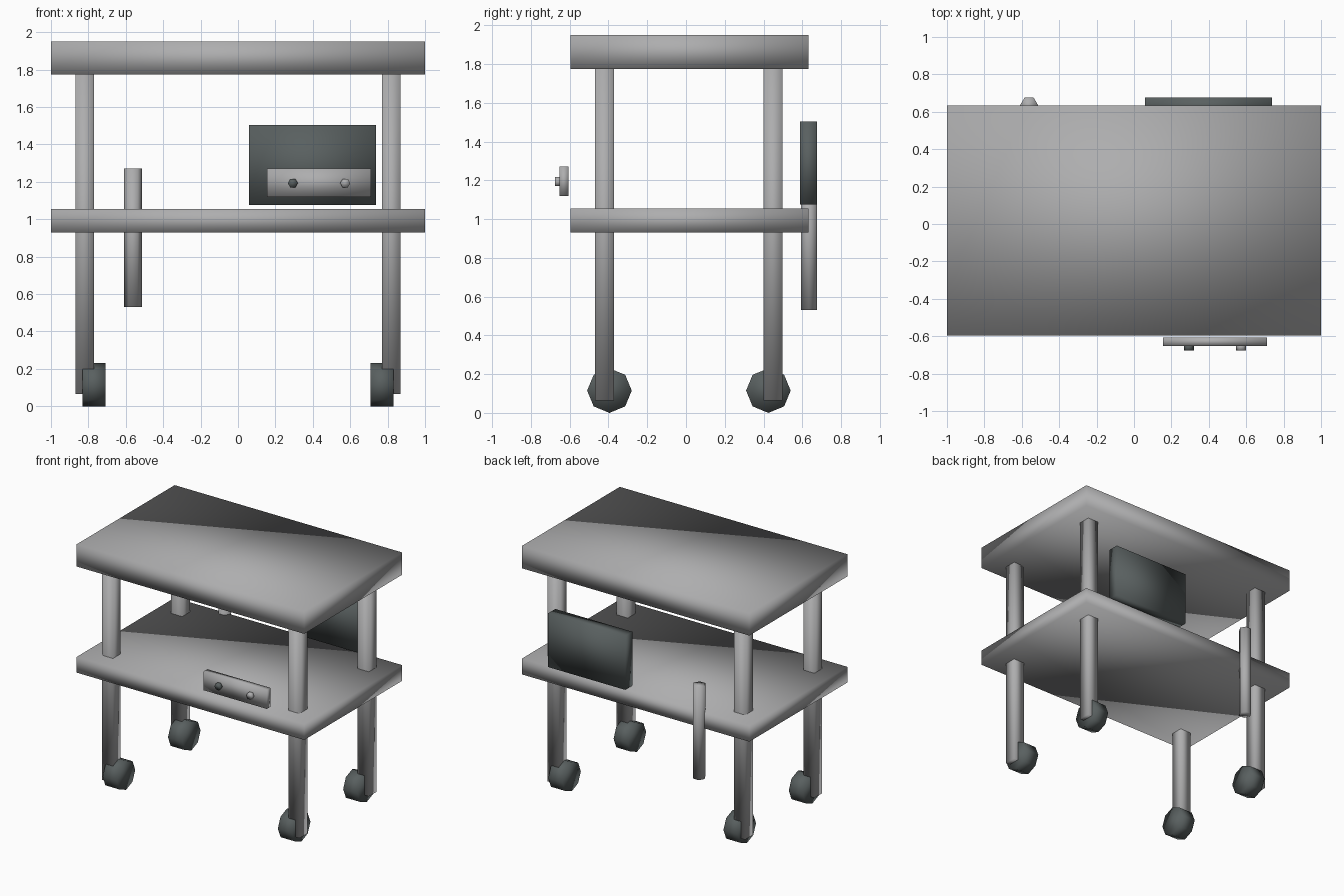
import bpy
import math

cube = bpy.data.objects.get("Cube")
if cube:
    bpy.data.objects.remove(cube, do_unlink=True)


def material(name, rgb):
    mat = bpy.data.materials.new(name)
    mat.use_nodes = True
    color = (*rgb, 1.0)
    mat.diffuse_color = color
    bsdf = next(n for n in mat.node_tree.nodes if n.type == 'BSDF_PRINCIPLED')
    bsdf.inputs["Base Color"].default_value = color
    return mat


LIGHT = material("light_grey", (0.42, 0.42, 0.425))
DARK = material("dark_grey", (0.10, 0.117, 0.117))


def finish(name, mat):
    """Name and colour the new object; the soft look needs smooth faces."""
    obj = bpy.context.object
    obj.name = name
    bpy.ops.object.transform_apply(location=False, rotation=True, scale=True)
    obj.data.materials.append(mat)
    bpy.ops.object.shade_smooth()
    return obj


def box(name, mat, x, y, z):
    """Box from (low, high) pairs along each axis."""
    spans = (x, y, z)
    bpy.ops.mesh.primitive_cube_add(size=1, location=[(a + b) / 2 for a, b in spans])
    bpy.context.object.scale = [b - a for a, b in spans]
    return finish(name, mat)


def prism(name, mat, sides, radius, depth, location, rotation):
    bpy.ops.mesh.primitive_cylinder_add(vertices=sides, radius=radius, depth=depth,
                                        location=location, rotation=rotation)
    return finish(name, mat)


QUARTER = math.pi / 2

# Boards
DEPTH = (-0.597, 0.633)
box("table_top", LIGHT, (-1, 1), DEPTH, (1.773, 1.95))
box("shelf", LIGHT, (-1, 1), DEPTH, (0.93, 1.055))

# Legs and octagonal wheels set towards the inside
for side, sx in (("right", -1), ("left", 1)):
    for end, leg_y, wheel_y in (("front", -0.42, -0.395), ("back", 0.45, 0.425)):
        leg_x = sx * 0.82
        box(f"{end}_{side}_leg", LIGHT, (leg_x - 0.049, leg_x + 0.049),
            (leg_y - 0.049, leg_y + 0.049), (0.065, 1.79))
        prism(f"{end}_{side}_wheel", DARK, 8, 0.115, 0.125,
              (sx * 0.77, wheel_y, 0.115), (0, QUARTER, 0))

# Back screen and hexagonal upright bar
box("back_screen", DARK, (0.06, 0.737), (0.588, 0.677), (1.075, 1.503))
prism("back_bar", LIGHT, 6, 0.048, 0.74, (-0.561, 0.635, 0.9), (0, 0, QUARTER))

# Front control panel with two hexagonal knobs
box("control_panel", LIGHT, (0.155, 0.71), (-0.652, -0.606), (1.12, 1.27))
for name, mat, x in (("dark_knob", DARK, 0.293), ("light_knob", LIGHT, 0.573)):
    knob = prism(name, mat, 6, 0.027, 0.035, (x, -0.6595, 1.193), (QUARTER, QUARTER, 0))
    # Turn so that two corners point sideways
    corner = max(v.co.x for v in knob.data.vertices)
    if corner < 0.0265:
        knob.rotation_euler.y = math.radians(30)
